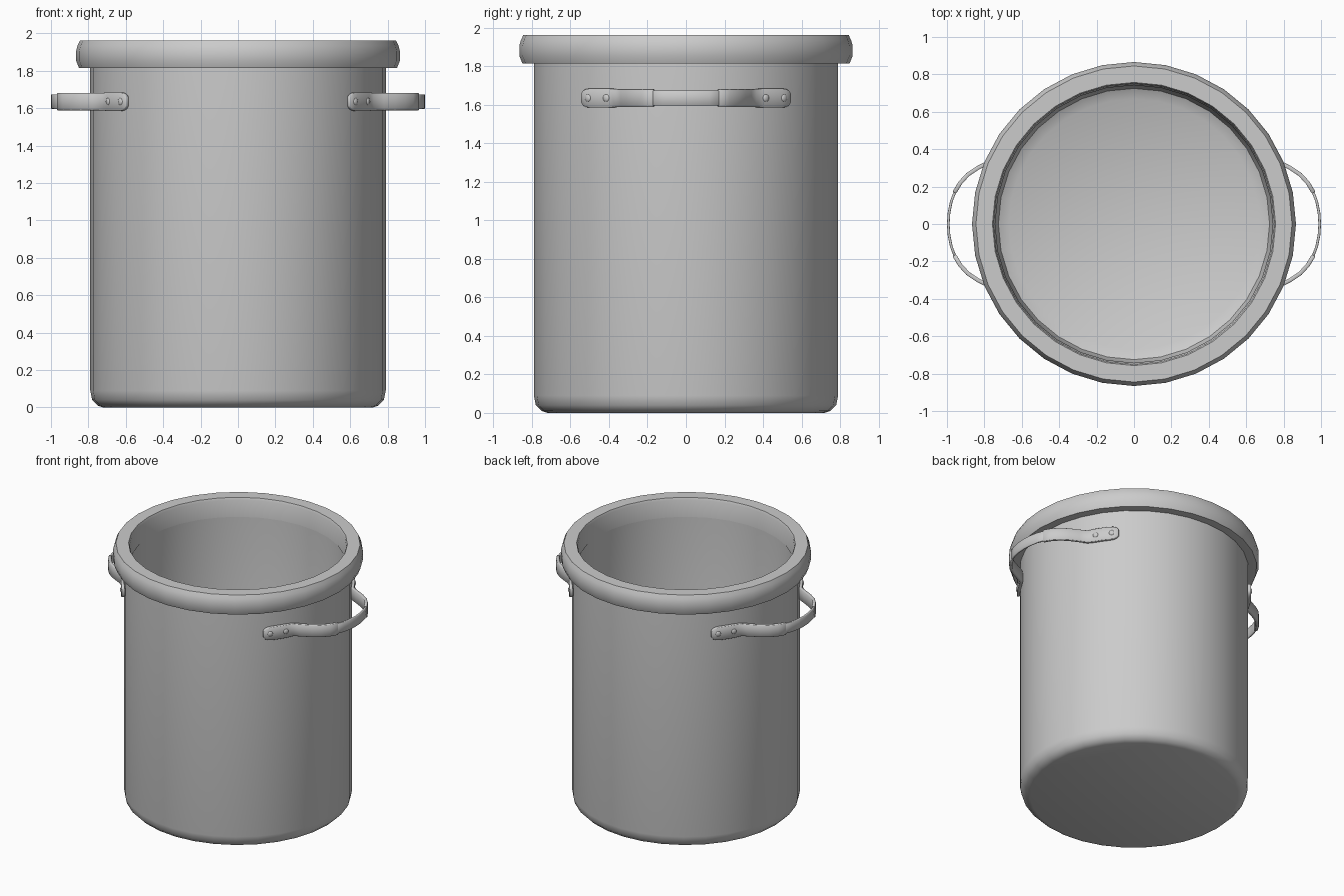
import bpy, bmesh
from math import sin, cos, pi, radians
from mathutils import Vector, Matrix

if "Cube" in bpy.data.objects:
    bpy.data.objects.remove(bpy.data.objects["Cube"])

steel = bpy.data.materials.new("brushed grey metal")
steel.use_nodes = True
GREY = (0.6, 0.6, 0.6, 1)
steel.diffuse_color = GREY
steel.node_tree.nodes["Principled BSDF"].inputs["Base Color"].default_value = GREY

SIDES = 32
HANDLE_Z = 1.635


def finish(name, bm, angle=35):
    bmesh.ops.recalc_face_normals(bm, faces=bm.faces)
    mesh = bpy.data.meshes.new(name)
    bm.to_mesh(mesh)
    bm.free()
    mesh.materials.append(steel)
    obj = bpy.data.objects.new(name, mesh)
    bpy.context.collection.objects.link(obj)
    bpy.ops.object.select_all(action="DESELECT")
    obj.select_set(True)
    bpy.context.view_layer.objects.active = obj
    bpy.ops.object.shade_smooth_by_angle(angle=radians(angle))
    return obj


def lathe(name, profile, closed=False):
    """Turn an (r, z) profile round z; open ends are capped with discs."""
    bm = bmesh.new()
    rings = [[bm.verts.new((r * cos(2 * pi * i / SIDES), r * sin(2 * pi * i / SIDES), z))
              for i in range(SIDES)] for r, z in profile]
    pairs = list(zip(rings, rings[1:]))
    if closed:
        pairs.append((rings[-1], rings[0]))
    else:
        bm.faces.new(rings[0])
        bm.faces.new(rings[-1])
    for a, b in pairs:
        for i in range(SIDES):
            j = (i + 1) % SIDES
            bm.faces.new((a[i], a[j], b[j], b[i]))
    return finish(name, bm)


def mirror(obj):
    mod = obj.modifiers.new("both sides", "MIRROR")
    mod.use_axis = (True, True, False)
    mod.use_clip = True


def strap(name, path, thickness):
    """Flat band following plan points (x, y, half height)."""
    bm = bmesh.new()
    cols = [[bm.verts.new((x, y, HANDLE_Z + s * h)) for s in (-1, 1)] for x, y, h in path]
    for a, b in zip(cols, cols[1:]):
        bm.faces.new((a[0], b[0], b[1], a[1]))
    obj = finish(name, bm, 40)
    mirror(obj)
    solid = obj.modifiers.new("thickness", "SOLIDIFY")
    solid.thickness = thickness
    solid.offset = 0
    bevel = obj.modifiers.new("soft edges", "BEVEL")
    bevel.width = 0.003
    bevel.limit_method = "ANGLE"
    bevel.angle_limit = radians(50)
    return obj


# Pot wall, rounded base and inner floor
lathe("pot_body", [(0.72, 0), (0.75, 0.01), (0.78, 0.04), (0.79, 0.09), (0.79, 1.83),
                   (0.745, 1.83), (0.745, 0.15), (0.725, 0.08), (0.67, 0.05)])

# Rolled rim
lathe("rim", [(0.75, 1.945), (0.757, 1.962), (0.845, 1.962), (0.858, 1.935), (0.866, 1.905),
              (0.866, 1.855), (0.85, 1.815), (0.78, 1.815), (0.742, 1.82)], closed=True)

# Handle grips: thin bowed band
strap("handle_grips", [(0.993, 0, 0.039), (0.989, 0.06, 0.039), (0.977, 0.12, 0.039),
                       (0.954, 0.18, 0.039)], 0.014)

# Handle ends: wider band bending into a round-ended tab on the wall
ends = [(0.96, 0.168, 0.046), (0.929, 0.22, 0.046), (0.888, 0.265, 0.046),
        (0.835, 0.3, 0.046), (0.775, 0.33, 0.046), (0.718, 0.358, 0.047)]
for deg, half in ((30, 0.05), (34, 0.05), (38, 0.05), (40, 0.047), (41.5, 0.038), (42.4, 0.022)):
    ends.append((0.8 * cos(radians(deg)), 0.8 * sin(radians(deg)), half))
strap("handle_ends", ends, 0.022)

# Domed rivets
bm = bmesh.new()
for deg in (30.8, 39):
    place = Matrix.Rotation(radians(deg), 4, "Z") @ Matrix.Translation((0.808, 0, HANDLE_Z))
    place = place @ Matrix.Diagonal(Vector((0.5, 1, 1, 1)))
    bmesh.ops.create_uvsphere(bm, u_segments=12, v_segments=8, radius=0.02, matrix=place)
mirror(finish("rivets", bm, 60))
